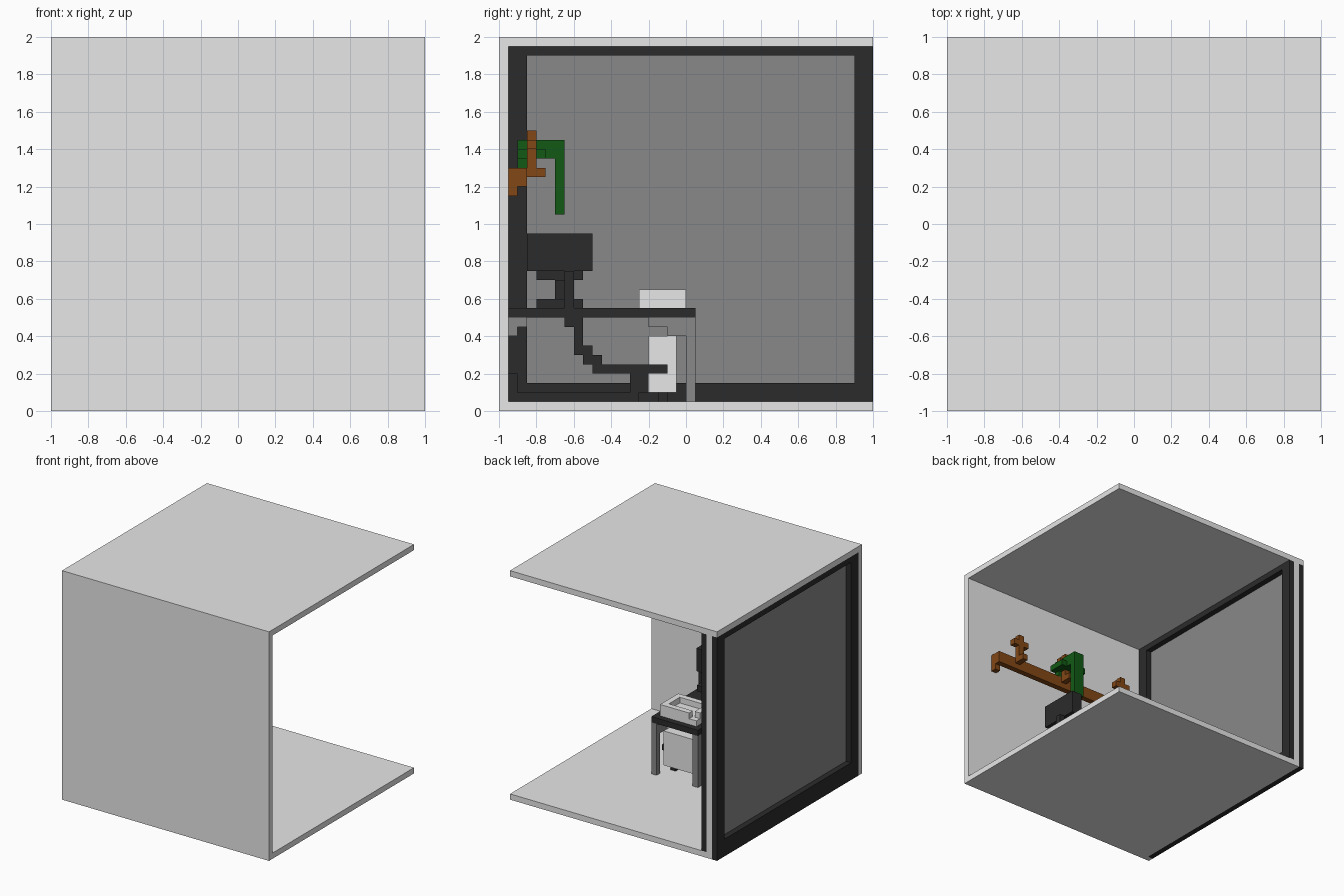
import bpy
import bmesh
from mathutils import Vector

old = bpy.data.objects.get("Cube")
if old:
    bpy.data.objects.remove(old, do_unlink=True)


def material(name, rgb):
    m = bpy.data.materials.new(name)
    m.use_nodes = True
    m.diffuse_color = (*rgb, 1)
    bsdf = next(n for n in m.node_tree.nodes if n.type == 'BSDF_PRINCIPLED')
    bsdf.inputs["Base Color"].default_value = (*rgb, 1)
    return m


WHITE = material("white", (0.8, 0.8, 0.8))
GREY = material("grey", (0.25, 0.25, 0.25))
BLACK = material("black", (0.024, 0.024, 0.024))
ORANGE = material("brown_orange", (0.226, 0.065, 0.008))
GREEN = material("green", (0.006, 0.1, 0.0075))


def part(name, mat, *boxes):
    """One object made of boxes given as (x0, x1, y0, y1, z0, z1)."""
    bm = bmesh.new()
    for x0, x1, y0, y1, z0, z1 in boxes:
        lo, hi = Vector((x0, y0, z0)), Vector((x1, y1, z1))
        for v in bmesh.ops.create_cube(bm, size=1)["verts"]:
            v.co = (lo + hi) / 2 + v.co * (hi - lo)
    mesh = bpy.data.meshes.new(name)
    bm.to_mesh(mesh)
    bm.free()
    mesh.materials.append(mat)
    obj = bpy.data.objects.new(name, mesh)
    bpy.context.collection.objects.link(obj)
    return obj


def window_ring(name, mat, x0, x1, z0):
    """Four bars around the window opening."""
    part(name, mat,
         (x0, x1, -0.95, -0.85, z0, 1.95), (x0, x1, 0.9, 1, z0, 1.95),
         (x0, x1, -0.85, 0.9, z0, 0.15), (x0, x1, -0.85, 0.9, 1.9, 1.95))


# Room shell, open at the back and on the +x side
part("front_wall", WHITE, (-1, 1, -1, -0.95, 0, 2))
part("ceiling", WHITE, (-1, 1, -0.95, 1, 1.95, 2))
part("floor", WHITE, (-0.95, 1, -0.95, 1, 0, 0.05))

# Window wall: outer frame, wall, inner frame and pane
window_ring("outer_window_frame", BLACK, -1, -0.95, 0)
window_ring("window_wall", WHITE, -0.95, -0.9, 0.05)
window_ring("inner_window_frame", BLACK, -0.9, -0.85, 0.05)
part("window_pane", GREY, (-0.95, -0.9, -0.85, 0.9, 0.15, 1.9))

# Desk with legs and stepped brackets
part("desk_top", BLACK, (-0.15, 0.3, -0.95, 0.05, 0.5, 0.55))
for side, x in (("right", -0.15), ("left", 0.25)):
    part(side + "_desk_leg", GREY, (x, x + 0.05, 0, 0.05, 0.05, 0.5))
    part(side + "_desk_brackets", GREY,
         (x, x + 0.05, -0.2, 0, 0.45, 0.5), (x, x + 0.05, -0.1, 0, 0.4, 0.45),
         (x, x + 0.05, -0.95, -0.85, 0.45, 0.5),
         (x, x + 0.05, -0.95, -0.9, 0.4, 0.45))

# Open tray on the desk
part("tray", WHITE,
     (-0.1, 0.25, -0.25, 0, 0.55, 0.6), (-0.1, 0.25, -0.25, -0.2, 0.6, 0.65),
     (-0.03, 0.25, -0.05, 0, 0.6, 0.65), (0.2, 0.25, -0.2, -0.05, 0.6, 0.65),
     (-0.1, -0.05, -0.2, -0.05, 0.6, 0.65))

# Monitor with its stand
part("monitor", BLACK,
     (0.15, 0.2, -0.85, -0.5, 0.75, 0.95), (0.2, 0.25, -0.85, -0.5, 0.75, 0.95),
     (0.15, 0.22, -0.8, -0.55, 0.7, 0.75))
part("monitor_stand", BLACK,
     (0.15, 0.25, -0.7, -0.6, 0.6, 0.7), (0.08, 0.28, -0.8, -0.55, 0.55, 0.6))

# Computer under the desk with feet and cable
part("computer_case", WHITE, (-0.1, 0.25, -0.2, -0.05, 0.1, 0.4))
part("computer_feet", BLACK,
     (-0.05, 0, -0.15, -0.1, 0.05, 0.1), (0.17, 0.22, -0.15, -0.1, 0.05, 0.1))
part("cable", BLACK,
     (0.25, 0.3, -0.65, -0.6, 0.45, 0.75), (0.25, 0.3, -0.6, -0.55, 0.3, 0.5),
     (0.25, 0.3, -0.55, -0.5, 0.25, 0.35), (0.25, 0.3, -0.5, -0.45, 0.2, 0.3),
     (0.25, 0.3, -0.45, -0.1, 0.2, 0.25), (0.25, 0.3, -0.3, -0.2, 0.1, 0.2),
     (0.25, 0.3, -0.95, -0.25, 0.05, 0.1), (0.25, 0.3, -0.95, -0.9, 0.1, 0.2))

# Wall rail with end brackets and cross-shaped pegs
part("rail", ORANGE, (-0.75, 0.75, -0.9, -0.85, 1.2, 1.3))
for side, x in (("left", 0.7), ("right", -0.75)):
    part(side + "_rail_bracket", ORANGE, (x, x + 0.05, -0.95, -0.9, 1.15, 1.3))
for side, x in (("left", 0.55), ("middle", 0.05), ("right", -0.55)):
    part(side + "_peg", ORANGE,
         (x - 0.025, x + 0.025, -0.85, -0.75, 1.25, 1.3),
         (x - 0.025, x + 0.025, -0.85, -0.8, 1.3, 1.5),
         (x - 0.075, x + 0.075, -0.85, -0.8, 1.4, 1.45))

# Green hanger on the middle peg
part("hanging_ornament", GREEN,
     (0, 0.1, -0.9, -0.65, 1.4, 1.45), (0, 0.1, -0.75, -0.65, 1.35, 1.4),
     (0, 0.1, -0.7, -0.65, 1.05, 1.35), (-0.1, 0.15, -0.9, -0.75, 1.35, 1.4),
     (0, 0.1, -0.9, -0.85, 1.3, 1.35))
